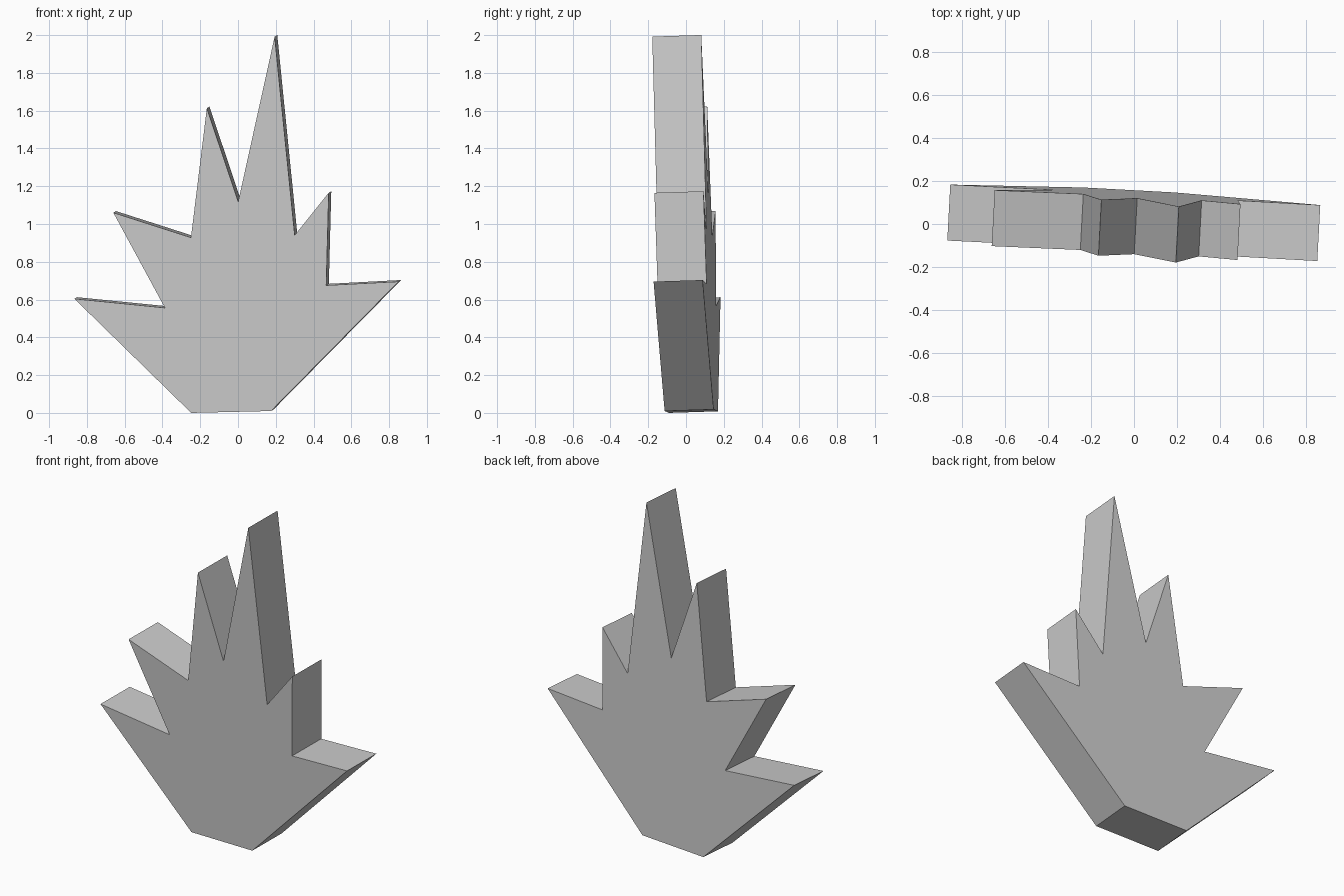
import bpy, bmesh
from mathutils import Vector

if "Cube" in bpy.data.objects:
    bpy.data.objects.remove(bpy.data.objects["Cube"])

# Outline of the front face (x, z): flat foot, then tips and notches anticlockwise
outline = [
    (-0.248, 0.0), (0.175, 0.01),
    (0.850, 0.695), (0.467, 0.675),
    (0.480, 1.165), (0.300, 0.940),
    (0.194, 1.992), (0.001, 1.118),
    (-0.165, 1.613), (-0.249, 0.928),
    (-0.660, 1.060), (-0.387, 0.556),
    (-0.866, 0.604),
]

# The slab leans slightly: front plane is y = base + slope_x * x + slope_z * z
BASE, SLOPE_X, SLOPE_Z, DEPTH = -0.1035, -0.0536, -0.0325, 0.26
offset = Vector((-SLOPE_X, 1, -SLOPE_Z)).normalized() * DEPTH

# Spiky slab: one flat polygon pushed back along its normal
bm = bmesh.new()
front = bm.faces.new([bm.verts.new((x, BASE + SLOPE_X * x + SLOPE_Z * z, z))
                      for x, z in outline])
back = bmesh.ops.extrude_face_region(bm, geom=[front], use_keep_orig=True)
bmesh.ops.translate(bm, vec=offset,
                    verts=[g for g in back["geom"] if isinstance(g, bmesh.types.BMVert)])
bmesh.ops.recalc_face_normals(bm, faces=bm.faces[:])

mesh = bpy.data.meshes.new("spiky_leaf")
bm.to_mesh(mesh)
bm.free()
leaf = bpy.data.objects.new("spiky_leaf", mesh)
bpy.context.collection.objects.link(leaf)
